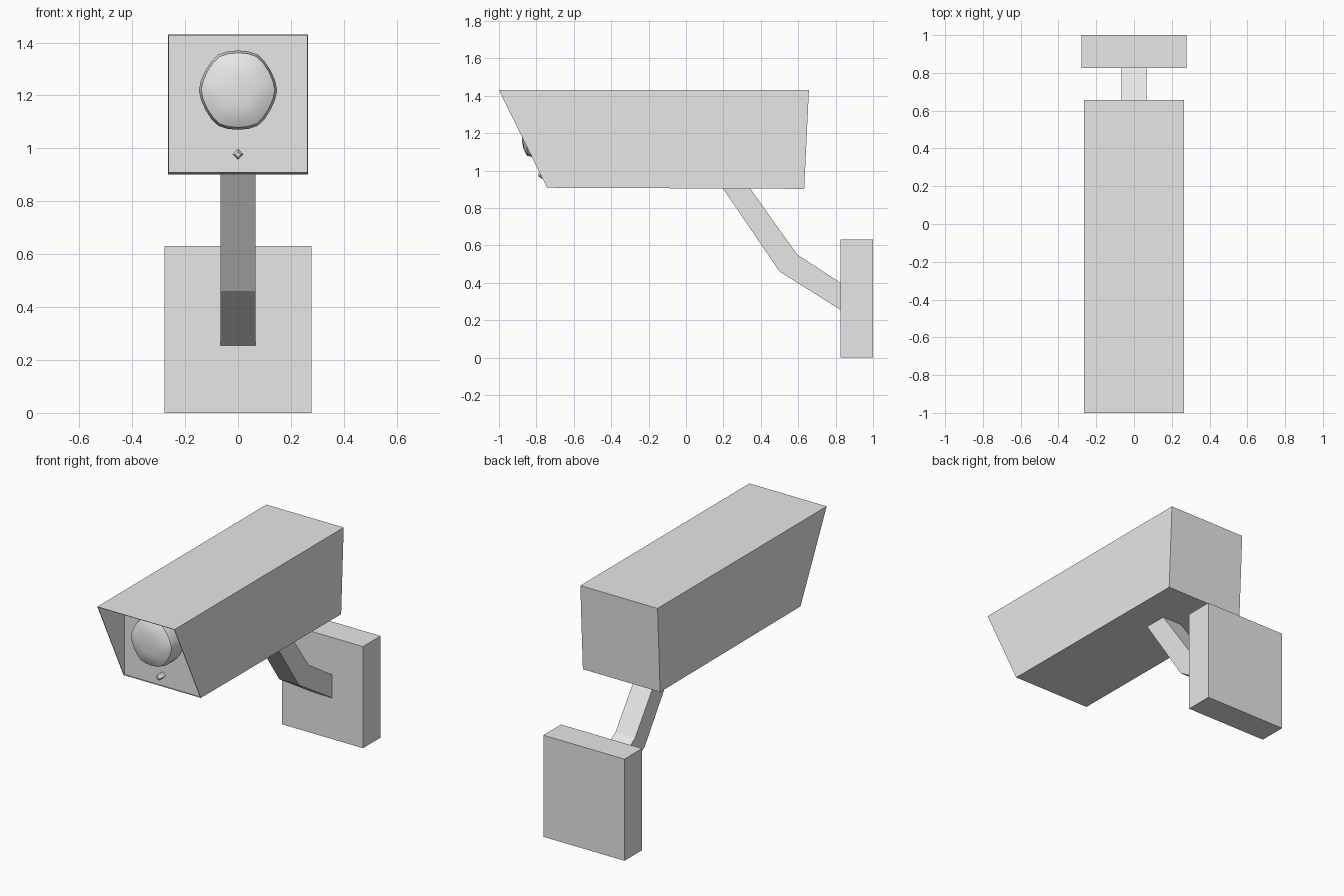
import bpy, bmesh, math

if "Cube" in bpy.data.objects:
    bpy.data.objects.remove(bpy.data.objects["Cube"])

grey = bpy.data.materials.new("light grey")
grey.diffuse_color = (0.8, 0.8, 0.8, 1)
grey.use_nodes = True
grey.node_tree.nodes["Principled BSDF"].inputs["Base Color"].default_value = grey.diffuse_color


def finish(bm, name):
    bmesh.ops.recalc_face_normals(bm, faces=bm.faces)
    mesh = bpy.data.meshes.new(name)
    bm.to_mesh(mesh)
    bm.free()
    mesh.materials.append(grey)
    obj = bpy.data.objects.new(name, mesh)
    bpy.context.collection.objects.link(obj)
    return obj


def side_prism(profile, half):
    """Solid from a (y, z) side profile spanning -half..half in x."""
    bm = bmesh.new()
    a = [bm.verts.new((-half, y, z)) for y, z in profile]
    b = [bm.verts.new((half, y, z)) for y, z in profile]
    bm.faces.new(a)
    bm.faces.new(b[::-1])
    n = len(profile)
    for i in range(n):
        j = (i + 1) % n
        bm.faces.new((a[i], b[i], b[j], a[j]))
    bmesh.ops.recalc_face_normals(bm, faces=bm.faces)
    return bm


def dome(name, outline, rings, centre):
    """Stack scaled copies of an (x, z) outline; rings are (scale, y)."""
    bm = bmesh.new()
    cx, cz = centre
    loops = [[bm.verts.new((cx + x * s, y, cz + z * s)) for x, z in outline]
             for s, y in rings]
    n = len(outline)
    for p, q in zip(loops, loops[1:]):
        for i in range(n):
            j = (i + 1) % n
            bm.faces.new((p[i], p[j], q[j], q[i]))
    bm.faces.new(loops[0])
    bm.faces.new(loops[-1])
    return finish(bm, name)


# Wall plate and bent bracket arm
finish(side_prism([(0.827, 0), (1, 0), (1, 0.63), (0.827, 0.63)], 0.278),
       "wall_plate")
finish(side_prism([(0.19, 0.915), (0.335, 0.915), (0.595, 0.55),
                   (0.83, 0.397), (0.83, 0.253), (0.50, 0.46)], 0.067),
       "bracket_arm")

# Housing with slanted hood and a recessed upright front panel
bm = side_prism([(-1, 1.43), (0.657, 1.43), (0.632, 0.902), (-0.743, 0.908)],
                0.265)
front = min(bm.faces, key=lambda f: f.calc_center_median().y)
bmesh.ops.inset_region(bm, faces=[front], thickness=0.005)
panel = bmesh.ops.extrude_discrete_faces(bm, faces=[front])["faces"][0]
for v in panel.verts:
    v.co.y = -0.738
finish(bm, "camera_housing")

# Lens: six-cornered outline with softly bulged sides
outline = []
for k in range(6):
    a0, a1 = math.radians(60 * k), math.radians(60 * k + 60)
    for t in (0, 0.25, 0.5, 0.75):
        x = (1 - t) * math.cos(a0) + t * math.cos(a1)
        z = (1 - t) * math.sin(a0) + t * math.sin(a1)
        bulge = 1 + 0.44 * t * (1 - t)
        outline.append((x * bulge * 0.148, z * bulge * 0.156))
lens = dome("lens", outline,
            [(1, -0.735), (1, -0.81), (0.94, -0.85), (0.72, -0.868),
             (0.4, -0.878)], (0, 1.22))
bpy.context.view_layer.objects.active = lens
lens.select_set(True)
bpy.ops.object.shade_smooth_by_angle(angle=math.radians(25))

# Small indicator stud under the lens
diamond = [(0.021, 0), (0, 0.021), (-0.021, 0), (0, -0.021)]
dome("indicator_stud", diamond, [(1, -0.735), (1, -0.772), (0.5, -0.788)],
     (0, 0.977))
